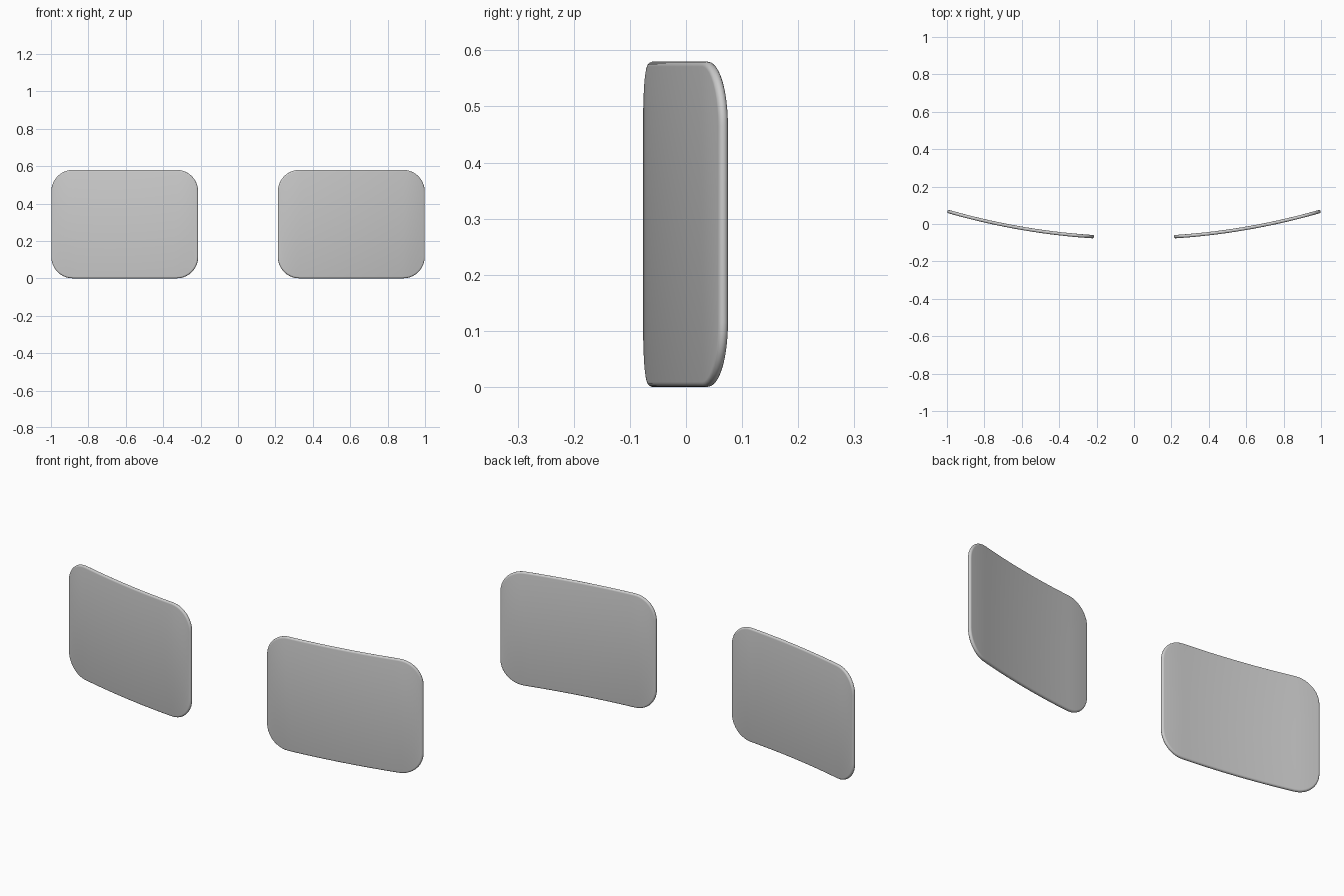
import bpy, bmesh, math

if "Cube" in bpy.data.objects:
    bpy.data.objects.remove(bpy.data.objects["Cube"])

X0, X1, H = 0.213, 0.998, 0.58     # panel extents
R, T = 0.115, 0.009                # corner radius, half thickness
B, A = 0.1435, -0.0746             # bow of the panel: y = A + B x^2


def top_outline(inset):
    """Upper half of a rounded rectangle, left to right, as (x, half height)."""
    l, r, h, rad = X0 + inset, X1 - inset, H / 2 - inset, R - inset
    n = 10
    pts = []
    for i in range(n + 1):
        a = math.pi - i / n * math.pi / 2
        pts.append((l + rad + rad * math.cos(a), h - rad + rad * math.sin(a)))
    for i in range(1, 24):
        pts.append((l + rad + (r - l - 2 * rad) * i / 24, h))
    for i in range(n + 1):
        a = math.pi / 2 - i / n * math.pi / 2
        pts.append((r - rad + rad * math.cos(a), h - rad + rad * math.sin(a)))
    return pts


def bowed(x, z, off, side):
    """Wrap a flat point on the bowed sheet, pushed along its normal."""
    s = 2 * B * x
    k = off / math.hypot(1, s)
    return (side * (x - s * k), A + B * x * x + k, z + H / 2)


def make_panel(name, side):
    bm = bmesh.new()
    rings = []
    # rounded rim, from front face to back face
    for k in range(9):
        a = -math.pi / 2 + math.pi * k / 8
        top = top_outline(T * (1 - math.cos(a)))
        loop = top + [(x, -z) for x, z in reversed(top)]
        rings.append([bm.verts.new(bowed(x, z, T * math.sin(a), side)) for x, z in loop])
    n = len(rings[0])
    for r0, r1 in zip(rings, rings[1:]):
        for i in range(n):
            j = (i + 1) % n
            bm.faces.new((r0[i], r0[j], r1[j], r1[i]))
    # front and back faces as vertical strips
    for ring in (rings[0], rings[-1]):
        for i in range(n // 2 - 1):
            bm.faces.new((ring[i], ring[i + 1], ring[n - 2 - i], ring[n - 1 - i]))
    bmesh.ops.recalc_face_normals(bm, faces=bm.faces)
    for f in bm.faces:
        f.smooth = True
    me = bpy.data.meshes.new(name)
    bm.to_mesh(me)
    bm.free()
    bpy.context.collection.objects.link(bpy.data.objects.new(name, me))


make_panel("right_curved_panel", 1)
make_panel("left_curved_panel", -1)
